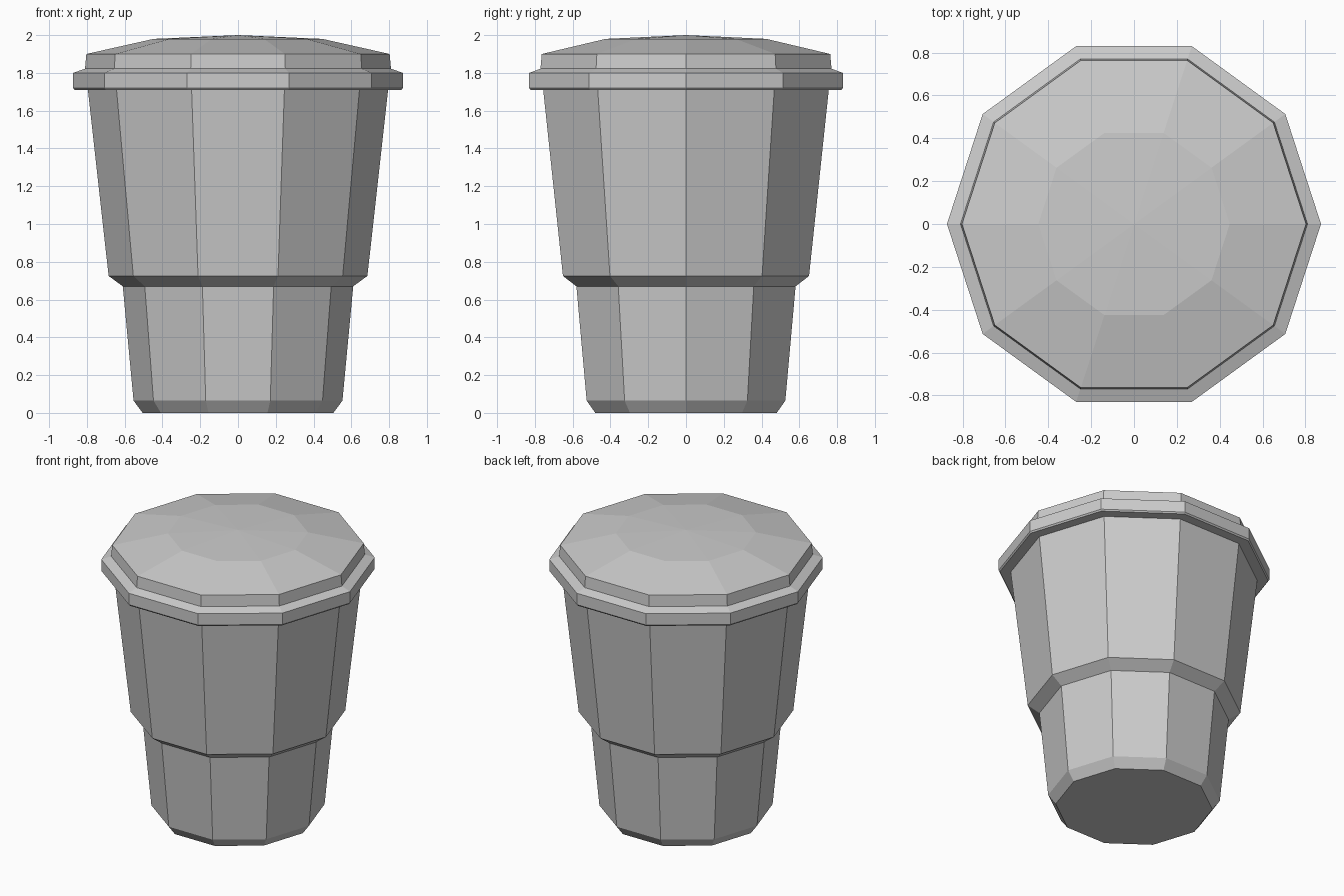
import bpy, bmesh
from math import cos, sin, pi

if "Cube" in bpy.data.objects:
    bpy.data.objects.remove(bpy.data.objects["Cube"])

SIDES = 10


def lathe(name, profile, apex=None):
    """Ten-sided flat-faced solid from (radius, z) rings, bottom to top."""
    bm = bmesh.new()
    rings = [[bm.verts.new((r * cos(2 * pi * i / SIDES), r * sin(2 * pi * i / SIDES), z))
              for i in range(SIDES)] for r, z in profile]
    for low, high in zip(rings, rings[1:]):
        for i in range(SIDES):
            j = (i + 1) % SIDES
            bm.faces.new((low[i], low[j], high[j], high[i]))
    bm.faces.new(rings[0][::-1])
    if apex is None:
        bm.faces.new(rings[-1])
    else:
        tip = bm.verts.new((0, 0, apex))
        for i in range(SIDES):
            bm.faces.new((rings[-1][i], rings[-1][(i + 1) % SIDES], tip))
    bmesh.ops.recalc_face_normals(bm, faces=bm.faces)
    mesh = bpy.data.meshes.new(name)
    bm.to_mesh(mesh)
    bm.free()
    obj = bpy.data.objects.new(name, mesh)
    bpy.context.collection.objects.link(obj)
    return obj


# Tapered cup with chamfered foot and a step below the grip
lathe("cup_body", [(0.505, 0), (0.553, 0.065), (0.61, 0.67),
                   (0.685, 0.725), (0.797, 1.73)])

# Lid with wide rim, raised collar and shallow domed top
lathe("lid", [(0.865, 1.71), (0.873, 1.72), (0.873, 1.80), (0.81, 1.822),
              (0.803, 1.90), (0.447, 1.98)], apex=2.0)
